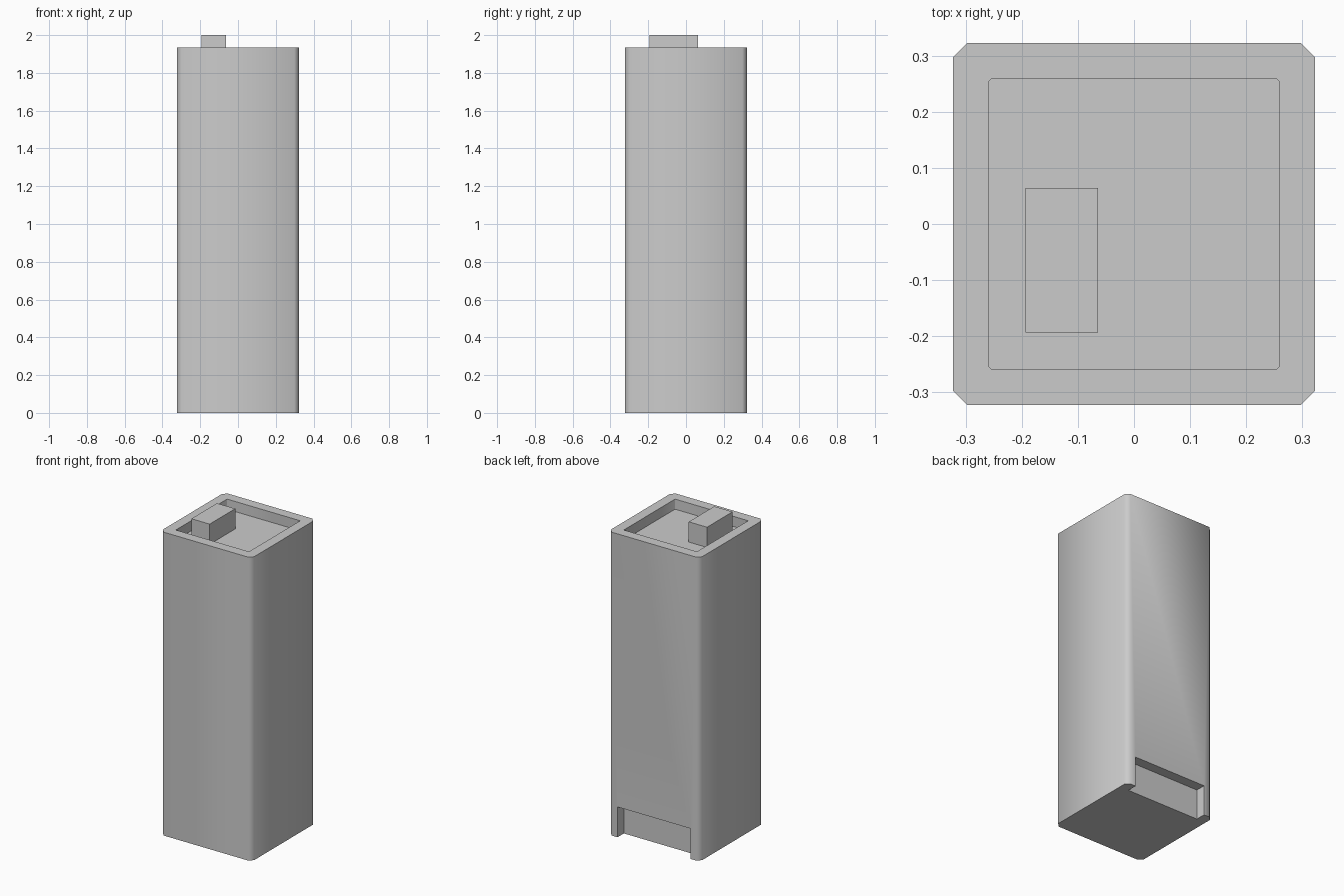
import bpy, bmesh
from math import radians

if "Cube" in bpy.data.objects:
    bpy.data.objects.remove(bpy.data.objects["Cube"])

U = 2 / 31  # module: tower is 10 x 10 x 30 modules, plus the roof block


def prism(name, x0, x1, y0, y1, z0, z1, c=0.0):
    """Box with optional chamfered vertical corners."""
    if c:
        pts = [(x0 + c, y0), (x1 - c, y0), (x1, y0 + c), (x1, y1 - c),
               (x1 - c, y1), (x0 + c, y1), (x0, y1 - c), (x0, y0 + c)]
    else:
        pts = [(x0, y0), (x1, y0), (x1, y1), (x0, y1)]
    bm = bmesh.new()
    face = bm.faces.new([bm.verts.new((x, y, z0)) for x, y in pts])
    top = bmesh.ops.extrude_face_region(bm, geom=[face])["geom"]
    bmesh.ops.translate(bm, vec=(0, 0, z1 - z0),
                        verts=[g for g in top if isinstance(g, bmesh.types.BMVert)])
    bmesh.ops.recalc_face_normals(bm, faces=bm.faces)
    mesh = bpy.data.meshes.new(name)
    bm.to_mesh(mesh)
    bm.free()
    ob = bpy.data.objects.new(name, mesh)
    bpy.context.collection.objects.link(ob)
    return ob


def activate(ob):
    bpy.ops.object.select_all(action='DESELECT')
    ob.select_set(True)
    bpy.context.view_layer.objects.active = ob


def cut(ob, cutter):
    cutter.hide_render = True
    mod = ob.modifiers.new("cut", 'BOOLEAN')
    mod.operation = 'DIFFERENCE'
    mod.solver = 'EXACT'
    mod.object = cutter
    activate(ob)
    bpy.ops.object.modifier_apply(modifier=mod.name)
    bpy.data.objects.remove(cutter, do_unlink=True)


# Main tower with chamfered corners
tower = prism("tower_body", -5 * U, 5 * U, -5 * U, 5 * U, 0, 30 * U, 0.025)

# Sunken roof behind a parapet
cut(tower, prism("roof_recess_cutter", -4 * U, 4 * U, -4 * U, 4 * U, 29 * U, 31 * U, 0.003))

# Entrance notch at the foot of the back face
cut(tower, prism("entrance_cutter", -4 * U, 4 * U, 4 * U, 6 * U, -U, 3 * U))

# Soft corners, crisp rims
activate(tower)
bpy.ops.object.shade_smooth_by_angle(angle=radians(50))

# Rooftop block standing on the sunken roof
prism("roof_block", -3 * U, -U, -3 * U, U, 29 * U, 31 * U)
